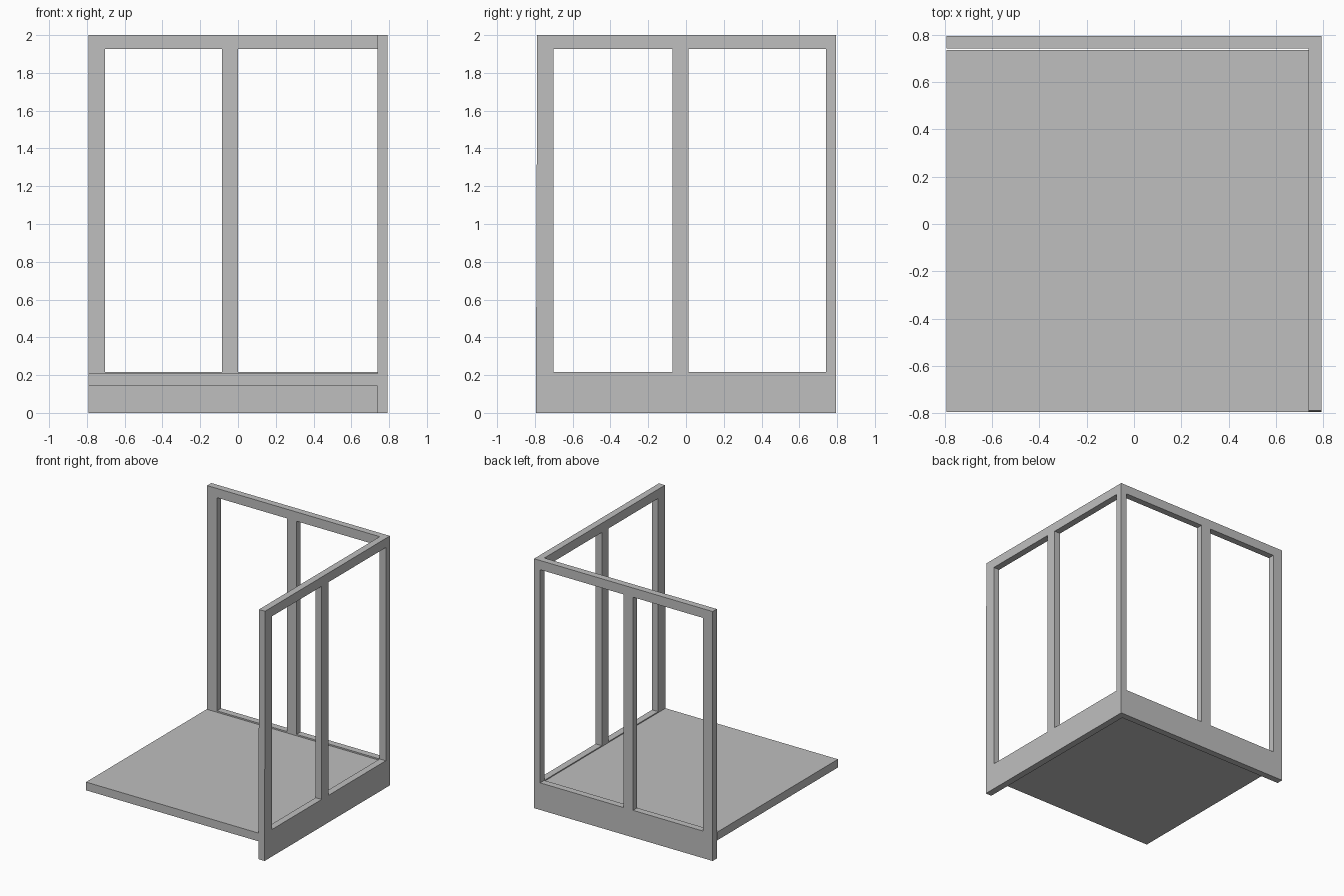
import bpy, bmesh
from mathutils import Vector

cube = bpy.data.objects.get("Cube")
if cube:
    bpy.data.objects.remove(cube, do_unlink=True)

grey = bpy.data.materials.new("light_grey")
grey.use_nodes = True
grey.diffuse_color = (0.52, 0.52, 0.52, 1)
grey.node_tree.nodes["Principled BSDF"].inputs["Base Color"].default_value = grey.diffuse_color

HALF_X, HALF_Y = 0.792, 0.794
INNER_X, INNER_Y = 0.738, 0.741      # inner faces of the two walls
SILL, HEAD, TOP = 0.217, 1.926, 2.0


def finish(name, bm):
    bmesh.ops.recalc_face_normals(bm, faces=bm.faces[:])
    mesh = bpy.data.meshes.new(name)
    bm.to_mesh(mesh)
    bm.free()
    mesh.materials.append(grey)
    obj = bpy.data.objects.new(name, mesh)
    bpy.context.collection.objects.link(obj)
    return obj


def panel(name, us, vs, openings, place, depth):
    """Extrude a grid of cells, leaving out the (column, row) openings."""
    bm = bmesh.new()
    grid = [[bm.verts.new(place(u, v)) for v in vs] for u in us]
    for i in range(len(us) - 1):
        for j in range(len(vs) - 1):
            if (i, j) not in openings:
                bm.faces.new((grid[i][j], grid[i + 1][j],
                              grid[i + 1][j + 1], grid[i][j + 1]))
    result = bmesh.ops.extrude_face_region(bm, geom=bm.faces[:])
    moved = [g for g in result["geom"] if isinstance(g, bmesh.types.BMVert)]
    bmesh.ops.translate(bm, verts=moved, vec=Vector(depth))
    return finish(name, bm)


heights = (0, SILL, HEAD, TOP)

# Back wall: sill, header, outer post and middle post around two openings
panel("back_wall_frame", (-HALF_X, -0.705, -0.086, 0, INNER_X), heights,
      {(1, 1), (3, 1)}, lambda x, z: (x, INNER_Y, z),
      (0, HALF_Y - INNER_Y, 0))

# Left wall: also carries the shared corner post
left_wall = panel("left_wall_frame", (-HALF_Y, -0.701, -0.071, 0.013, INNER_Y, HALF_Y), heights,
                  {(1, 1), (3, 1)}, lambda y, z: (INNER_X, y, z),
                  (HALF_X - INNER_X, 0, 0))

# Front post sits slightly behind the end of its sill
for vert in left_wall.data.vertices:
    if vert.co.y < -0.78 and vert.co.z > 1:
        vert.co.y += 0.006

# Floor slab, with a narrow gap in front of the back wall
panel("floor", (-HALF_X, INNER_X), (-HALF_Y, 0.735), set(),
      lambda x, y: (x, y, 0.143), (0, 0, 0.066))
